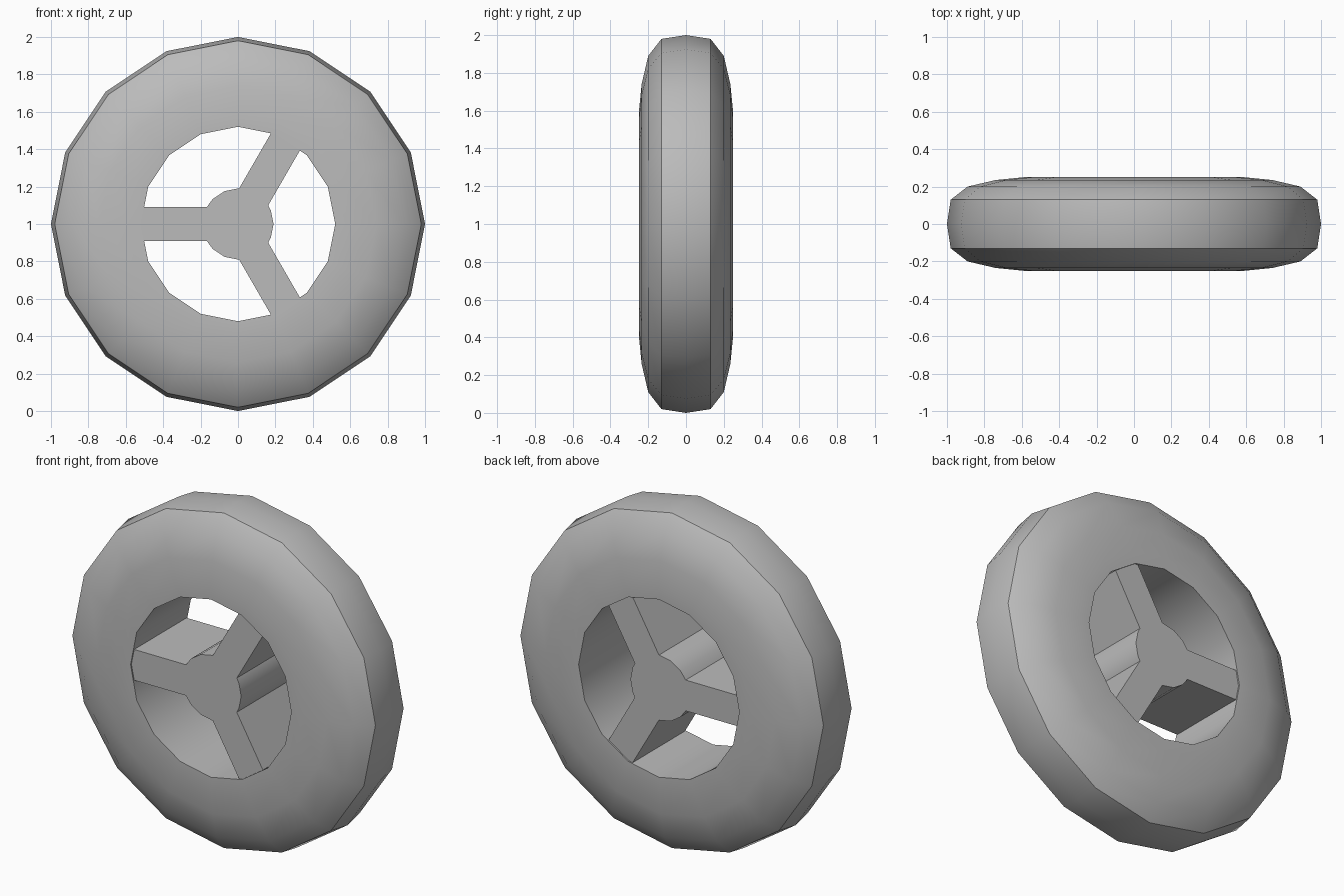
import bpy, bmesh
from math import sin, cos, pi, radians, sqrt, asin

if "Cube" in bpy.data.objects:
    bpy.data.objects.remove(bpy.data.objects["Cube"])

SIDES = 16
grey = bpy.data.materials.new("plain grey")
grey.use_nodes = True
grey.diffuse_color = (0.5, 0.5, 0.5, 1)
grey.node_tree.nodes["Principled BSDF"].inputs["Base Color"].default_value = (0.5, 0.5, 0.5, 1)


def finish(name, bm):
    bmesh.ops.recalc_face_normals(bm, faces=bm.faces)
    mesh = bpy.data.meshes.new(name)
    bm.to_mesh(mesh)
    bm.free()
    mesh.materials.append(grey)
    obj = bpy.data.objects.new(name, mesh)
    bpy.context.collection.objects.link(obj)
    bpy.ops.object.select_all(action='DESELECT')
    obj.select_set(True)
    bpy.context.view_layer.objects.active = obj
    bpy.ops.object.shade_smooth_by_angle(angle=radians(30))
    obj.location.z = 1
    return obj


# Tyre: a rounded cross-section (radius, depth) swept around the y axis
half = [(0.52, 0.25), (0.59, 0.25), (0.74, 0.235), (0.89, 0.2), (0.98, 0.13)]
profile = half + [(1.0, 0)] + [(r, -y) for r, y in reversed(half)]
bm = bmesh.new()
rings = []
for i in range(SIDES):
    a = 2 * pi * i / SIDES
    rings.append([bm.verts.new((r * cos(a), y, r * sin(a))) for r, y in profile])
for i in range(SIDES):
    p, q = rings[i], rings[(i + 1) % SIDES]
    for j in range(len(profile)):
        k = (j + 1) % len(profile)
        bm.faces.new((p[j], p[k], q[k], q[j]))
finish("tyre", bm)

# Hub and three spokes: one outline, extruded front to back
HUB, WIDTH, REACH, DEPTH = 0.19, 0.09, 0.54, 0.242
spread = asin(WIDTH / HUB)
root = sqrt(HUB ** 2 - WIDTH ** 2)
step = 2 * pi / SIDES
outline = []
for n in range(3):
    a = pi / 3 + n * 2 * pi / 3
    for along, across in ((root, -WIDTH), (REACH, -WIDTH), (REACH, WIDTH), (root, WIDTH)):
        outline.append((along * cos(a) - across * sin(a), along * sin(a) + across * cos(a)))
    # hub corners lying between this spoke and the next
    start, end = a + spread + 0.03, a + 2 * pi / 3 - spread - 0.03
    for i in range(2 * SIDES):
        if start < i * step < end:
            outline.append((HUB * cos(i * step), HUB * sin(i * step)))
bm = bmesh.new()
face = bm.faces.new([bm.verts.new((x, -DEPTH, z)) for x, z in outline])
extruded = bmesh.ops.extrude_face_region(bm, geom=[face])
moved = [v for v in extruded["geom"] if isinstance(v, bmesh.types.BMVert)]
bmesh.ops.translate(bm, verts=moved, vec=(0, 2 * DEPTH, 0))
finish("hub_and_spokes", bm)
